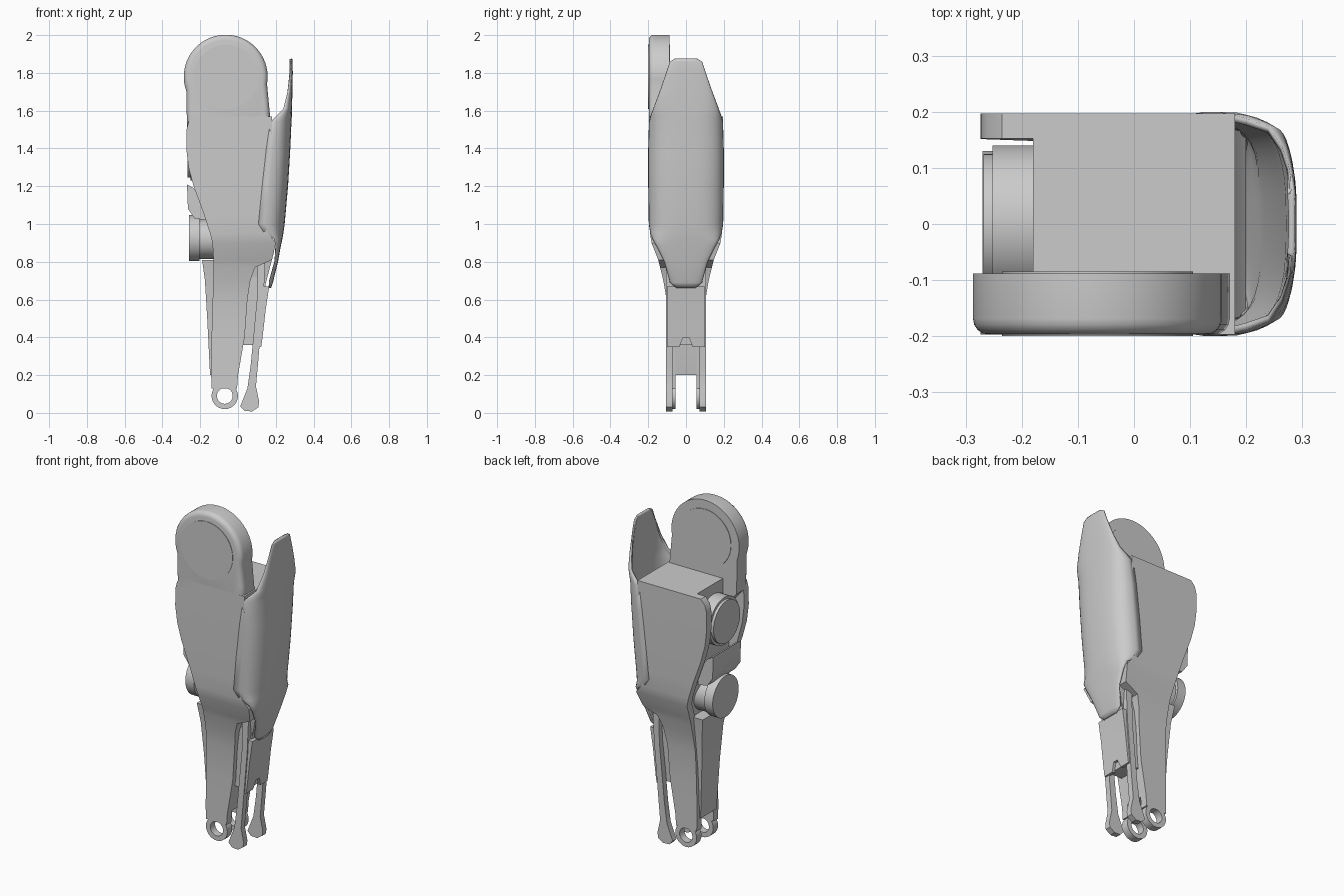
import bpy, bmesh, math
from mathutils import Matrix

old = bpy.data.objects.get("Cube")
if old:
    bpy.data.objects.remove(old, do_unlink=True)

grey = bpy.data.materials.new("plain grey")
grey.use_nodes = True
COLOUR = (0.6, 0.6, 0.6, 1)
grey.diffuse_color = COLOUR
grey.node_tree.nodes["Principled BSDF"].inputs["Base Color"].default_value = COLOUR
parts = []


def finish(name, bm, fix_normals=True):
    if fix_normals:
        bmesh.ops.recalc_face_normals(bm, faces=bm.faces)
    mesh = bpy.data.meshes.new(name)
    bm.to_mesh(mesh)
    bm.free()
    mesh.materials.append(grey)
    obj = bpy.data.objects.new(name, mesh)
    bpy.context.collection.objects.link(obj)
    parts.append(obj)
    return obj


def loft(name, rings, closed=True):
    """Skin a stack of equal rings; closed rings are capped."""
    bm = bmesh.new()
    rows = [[bm.verts.new(p) for p in ring] for ring in rings]
    n = len(rows[0])
    for low, high in zip(rows, rows[1:]):
        for j in range(n if closed else n - 1):
            k = (j + 1) % n
            bm.faces.new((low[j], low[k], high[k], high[j]))
    if closed:
        bm.faces.new(rows[0])
        bm.faces.new(rows[-1])
    return finish(name, bm, closed)


def slab(name, rows):
    """Rows of z, x range and y range make a lofted block."""
    return loft(name, [[(a, c, z), (b, c, z), (b, d, z), (a, d, z)]
                       for z, a, b, c, d in rows])


def prism(name, outline, y0, y1, round_front=0):
    """Extrude an x-z outline along y, optionally rounding the front rim."""
    bm = bmesh.new()
    front, back = ([bm.verts.new((x, y, z)) for x, z in outline] for y in (y0, y1))
    n = len(outline)
    rim = bm.faces.new(front)
    bm.faces.new(back)
    for j in range(n):
        k = (j + 1) % n
        bm.faces.new((front[j], front[k], back[k], back[j]))
    bmesh.ops.recalc_face_normals(bm, faces=bm.faces)
    if round_front:
        bmesh.ops.bevel(bm, geom=list(rim.edges), offset=round_front,
                        segments=4, profile=0.5, affect='EDGES')
    return finish(name, bm)


def cylinder(name, axis, radius, start, end, centre):
    """Cylinder along x or y; centre holds the two other coordinates."""
    bm = bmesh.new()
    bmesh.ops.create_cone(bm, cap_ends=True, segments=40, radius1=radius,
                          radius2=radius, depth=end - start)
    mid, (u, z) = (start + end) / 2, centre
    turn = Matrix.Rotation(math.pi / 2, 4, 'Y' if axis == 'x' else 'X')
    place = (mid, u, z) if axis == 'x' else (u, mid, z)
    bm.transform(Matrix.Translation(place) @ turn)
    return finish(name, bm)


def ring(name, cx, cz, outer, inner, y0, y1, n=28):
    """Flat eyelet with its hole along y."""
    bm = bmesh.new()
    loops = []
    for r, y in ((outer, y0), (outer, y1), (inner, y1), (inner, y0)):
        loops.append([bm.verts.new((cx + r * math.cos(math.tau * i / n), y,
                                    cz + r * math.sin(math.tau * i / n)))
                      for i in range(n)])
    for a, b in zip(loops, loops[1:] + loops[:1]):
        for i in range(n):
            k = (i + 1) % n
            bm.faces.new((a[i], a[k], b[k], b[i]))
    return finish(name, bm)


# Thigh casing: z, left x, right x, half depth
casing = [(0.13, -0.14, -0.005, 0.1), (0.2, -0.142, 0, 0.1), (0.4, -0.14, 0.035, 0.1),
          (0.6, -0.134, 0.05, 0.103), (0.7, -0.13, 0.065, 0.12), (0.77, -0.13, 0.09, 0.137),
          (0.81, -0.13, 0.18, 0.147), (0.9, -0.135, 0.2, 0.183), (0.95, -0.148, 0.16, 0.19),
          (1.05, -0.18, 0.14, 0.193), (1.2, -0.235, 0.155, 0.195), (1.3, -0.262, 0.165, 0.196),
          (1.4, -0.274, 0.175, 0.197), (1.5, -0.272, 0.18, 0.197), (1.54, -0.262, 0.18, 0.197),
          (1.57, -0.235, 0.18, 0.197)]
T = 0.045
slab("casing_core", [(z, max(-0.18, a + 0.012), b, T - h, h - T)
                     for z, a, b, h in casing if z > 0.15])
for side, s in (("front", -1), ("back", 1)):
    slab(side + "_casing_plate", [(z, a, b, s * (h - T), s * h) for z, a, b, h in casing])
    ring(side + "_knee_eyelet", -0.07, 0.09, 0.07, 0.042,
         min(s * 0.055, s * 0.1), max(s * 0.055, s * 0.1))

# Hip lug with a flat disc on each face
HX, HZ, HR = -0.065, 1.78, 0.222
arc = [(HX + HR * math.cos(math.radians(t)), HZ + HR * math.sin(math.radians(t)))
       for t in range(-10, 201, 6)]
lug = arc + [(-0.272, 1.62), (-0.27, 1.5), (-0.2, 1.42), (0.1, 1.42), (0.172, 1.55), (0.165, 1.62)]
prism("hip_lug", lug, -0.197, -0.088, 0.028)
cylinder("hip_disc_front", 'y', 0.17, -0.2, -0.19, (HX, HZ))
cylinder("hip_disc_back", 'y', 0.17, -0.095, -0.085, (HX, HZ))

# Shin guard shell: z, seam x, outer x, half width
guard = [(0.66, 0.165, 0.175, 0.05), (0.69, 0.165, 0.185, 0.085), (0.8, 0.195, 0.212, 0.115),
         (0.88, 0.2, 0.226, 0.155), (0.92, 0.19, 0.235, 0.177), (0.95, 0.14, 0.24, 0.189),
         (1.0, 0.108, 0.247, 0.197), (1.2, 0.128, 0.265, 0.2), (1.4, 0.15, 0.277, 0.2),
         (1.54, 0.17, 0.283, 0.196), (1.57, 0.2, 0.285, 0.188), (1.61, 0.24, 0.286, 0.174),
         (1.7, 0.263, 0.288, 0.14), (1.8, 0.275, 0.29, 0.105), (1.86, 0.279, 0.289, 0.085),
         (1.875, 0.28, 0.287, 0.06)]


def bow(z, seam, outer, half, n=20):
    """Rounded U section from front seam to back seam."""
    pts = []
    for i in range(n + 1):
        t = math.pi * (i / n - 0.5)
        c, s = max(0, math.cos(t)), math.sin(t)
        pts.append((seam + (outer - seam) * c ** 0.7,
                    half * math.copysign(abs(s) ** 0.7, s), z))
    return pts


shell = loft("shin_guard", [bow(*row) for row in guard], closed=False)
solid = shell.modifiers.new("thickness", 'SOLIDIFY')
solid.thickness = 0.012
solid.offset = -1

# Rear drums and the bracket between them
cylinder("upper_drum", 'x', 0.14, -0.252, -0.15, (0, 1.37))
cylinder("upper_drum_cap", 'x', 0.125, -0.268, -0.24, (0, 1.37))
cylinder("lower_drum", 'x', 0.105, -0.22, -0.09, (0, 0.92))
cylinder("lower_drum_cap", 'x', 0.122, -0.26, -0.205, (0, 0.925))
prism("drum_bracket", [(-0.27, 1.21), (-0.235, 1.19), (-0.17, 1.12), (-0.17, 1.02),
                       (-0.23, 1.03), (-0.265, 1.08)], -0.13, 0.13)

# Calf cover behind the lower leg
slab("calf_cover", [(0.2, -0.148, -0.12, -0.075, 0.075), (0.5, -0.163, -0.12, -0.085, 0.085),
                    (0.7, -0.175, -0.12, -0.1, 0.1), (0.81, -0.19, -0.12, -0.115, 0.115)])

# Front panel with a notched lower edge, and the block carrying it
slab("front_panel", [(0.4, 0.105, 0.13, -0.1, 0.1), (0.55, 0.115, 0.147, -0.1, 0.1),
                     (0.67, 0.13, 0.165, -0.1, 0.1)])
for side, s in (("front", -1), ("back", 1)):
    slab(side + "_panel_tab", [(0.35, 0.105, 0.123, s * 0.035, s * 0.1),
                               (0.4, 0.105, 0.13, s * 0.015, s * 0.1)])
slab("panel_block", [(0.36, 0.02, 0.11, -0.07, 0.07), (0.72, 0.03, 0.15, -0.08, 0.08)])
slab("panel_link", [(0.66, 0.06, 0.14, -0.07, 0.07), (0.85, 0.08, 0.19, -0.1, 0.1)])

# Slim piston rods with splayed feet
rod = [(0.105, 0.82), (0.145, 0.82), (0.135, 0.6), (0.105, 0.25), (0.095, 0.14), (0.112, 0.06),
       (0.108, 0.03), (0.075, 0.008), (0.035, 0.01), (0.012, 0.035), (0.05, 0.13), (0.067, 0.25),
       (0.1, 0.6)]
for side, s in (("front", -1), ("back", 1)):
    prism(side + "_piston_rod", rod, s * 0.072, s * 0.107)

# Smooth shading that keeps hard edges
bpy.ops.object.select_all(action='DESELECT')
for obj in parts:
    obj.select_set(True)
bpy.context.view_layer.objects.active = parts[0]
bpy.ops.object.shade_smooth_by_angle(angle=math.radians(35))
